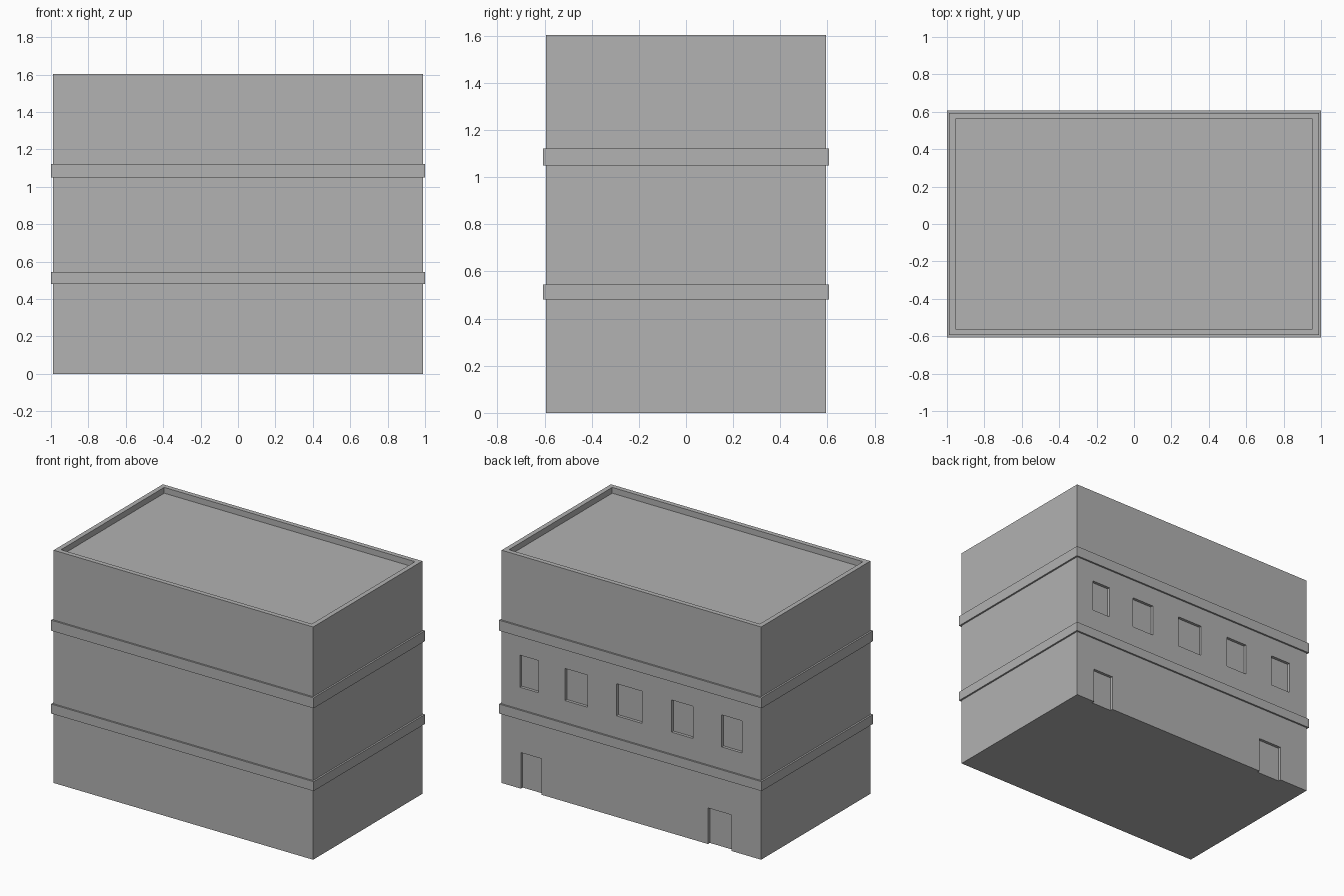
import bpy, bmesh

if "Cube" in bpy.data.objects:
    bpy.data.objects.remove(bpy.data.objects["Cube"])

HX, HY, TOP = 0.988, 0.594, 1.602   # wall half sizes and height

grey = bpy.data.materials.new("dark_grey")
grey.diffuse_color = (0.445, 0.445, 0.445, 1)
grey.use_nodes = True
grey.node_tree.nodes["Principled BSDF"].inputs["Base Color"].default_value = grey.diffuse_color


def finish(name, bm):
    bmesh.ops.recalc_face_normals(bm, faces=bm.faces)
    mesh = bpy.data.meshes.new(name)
    bm.to_mesh(mesh)
    bm.free()
    mesh.materials.append(grey)
    obj = bpy.data.objects.new(name, mesh)
    bpy.context.collection.objects.link(obj)
    return obj


def loft(name, profile, closed):
    """Rectangular loops at (outward offset, z), joined into one skin."""
    bm = bmesh.new()
    loops = []
    for off, z in profile:
        x, y = HX + off, HY + off
        loops.append([bm.verts.new(p) for p in
                      ((-x, -y, z), (x, -y, z), (x, y, z), (-x, y, z))])
    pairs = list(zip(loops, loops[1:]))
    if closed:
        pairs.append((loops[-1], loops[0]))
    else:
        bm.faces.new(loops[0])
        bm.faces.new(loops[-1])
    for a, b in pairs:
        for i in range(4):
            j = (i + 1) % 4
            bm.faces.new((a[i], a[j], b[j], b[i]))
    return finish(name, bm)


# Walls with a low parapet around a sunken roof
walls = loft("building_walls",
             [(0, 0), (0, TOP), (-0.033, TOP), (-0.033, TOP - 0.04)], False)

# Projecting bands between the storeys
for name, z0, z1 in (("lower_band", 0.48, 0.545), ("upper_band", 1.05, 1.122)):
    loft(name, [(0, z0), (0.012, z0), (0.012, z1), (0, z1)], True)

# Shallow window and door recesses on the back wall: x0, x1, z0, z1
DEPTH = 0.02
windows = [(-0.842, -0.688), (-0.468, -0.305), (-0.081, 0.114),
           (0.335, 0.506), (0.708, 0.85)]
doors = [(-0.763, -0.583), (0.685, 0.842)]
recesses = [(a, b, 0.696, 0.917) for a, b in windows]
recesses += [(a, b, -0.1, 0.248) for a, b in doors]

bm = bmesh.new()
for x0, x1, z0, z1 in recesses:
    y0, y1 = HY - DEPTH, HY + 0.1
    for v in bmesh.ops.create_cube(bm, size=1)["verts"]:
        v.co = (x1 if v.co.x > 0 else x0,
                y1 if v.co.y > 0 else y0,
                z1 if v.co.z > 0 else z0)
cutter = finish("recess_cutter", bm)
cutter.hide_render = True
cutter.hide_set(True)

cut = walls.modifiers.new("recesses", 'BOOLEAN')
cut.operation = 'DIFFERENCE'
cut.solver = 'EXACT'
cut.object = cutter
